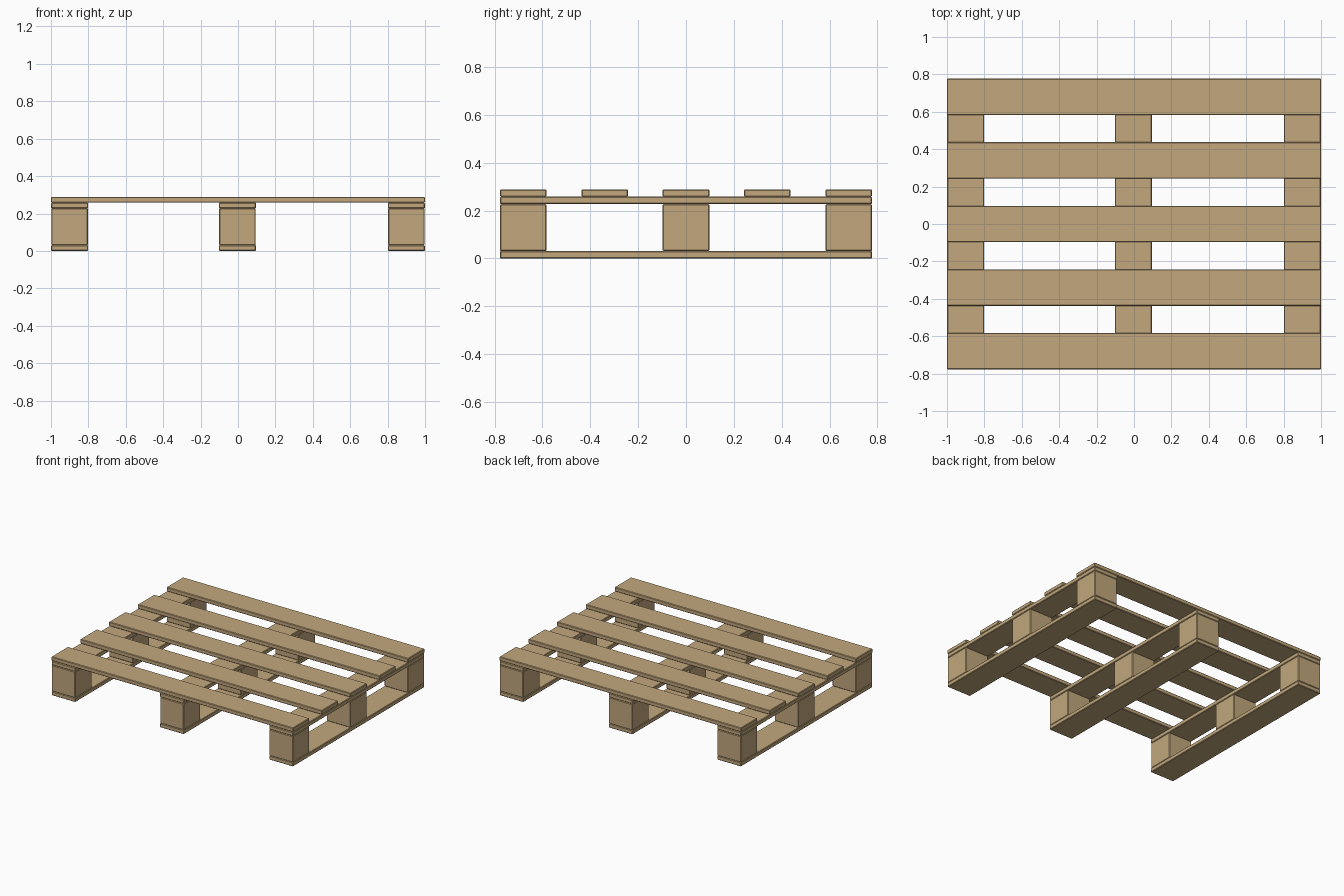
import bpy

if "Cube" in bpy.data.objects:
    bpy.data.objects.remove(bpy.data.objects["Cube"])

wood = bpy.data.materials.new("light wood")
wood.diffuse_color = (0.54, 0.39, 0.205, 1)
wood.use_nodes = True
wood.node_tree.nodes["Principled BSDF"].inputs["Base Color"].default_value = wood.diffuse_color


def timber(name, x, y, z0, z1, sx, sy, bevel=0.004):
    """Chamfered wooden box between heights z0 and z1."""
    bpy.ops.mesh.primitive_cube_add(size=1, location=(x, y, (z0 + z1) / 2))
    ob = bpy.context.object
    ob.name = name
    ob.scale = (sx, sy, z1 - z0)
    bpy.ops.object.transform_apply(location=False, rotation=False, scale=True)
    mod = ob.modifiers.new("chamfer", 'BEVEL')
    mod.width = bevel
    mod.segments = 1
    ob.data.materials.append(wood)


WIDTH, LENGTH = 0.195, 1.555

# deck boards running left to right
for i in range(5):
    timber(f"deck_board_{i + 1}", 0, -0.68 + i * 0.34, 0.258, 0.289, 2.0, WIDTH)

for col, x in enumerate((-0.9, -0.003, 0.9)):
    # runners front to back, under the deck and on the floor
    timber(f"upper_runner_{col + 1}", x, 0, 0.227, 0.258, WIDTH + 0.003, LENGTH)
    timber(f"bottom_runner_{col + 1}", x, 0, 0.0, 0.031, WIDTH + 0.003, LENGTH)
    # spacer blocks
    for row, y in enumerate((-0.68, 0, 0.68)):
        timber(f"block_{col + 1}_{row + 1}", x, y, 0.031, 0.227, WIDTH, WIDTH)
